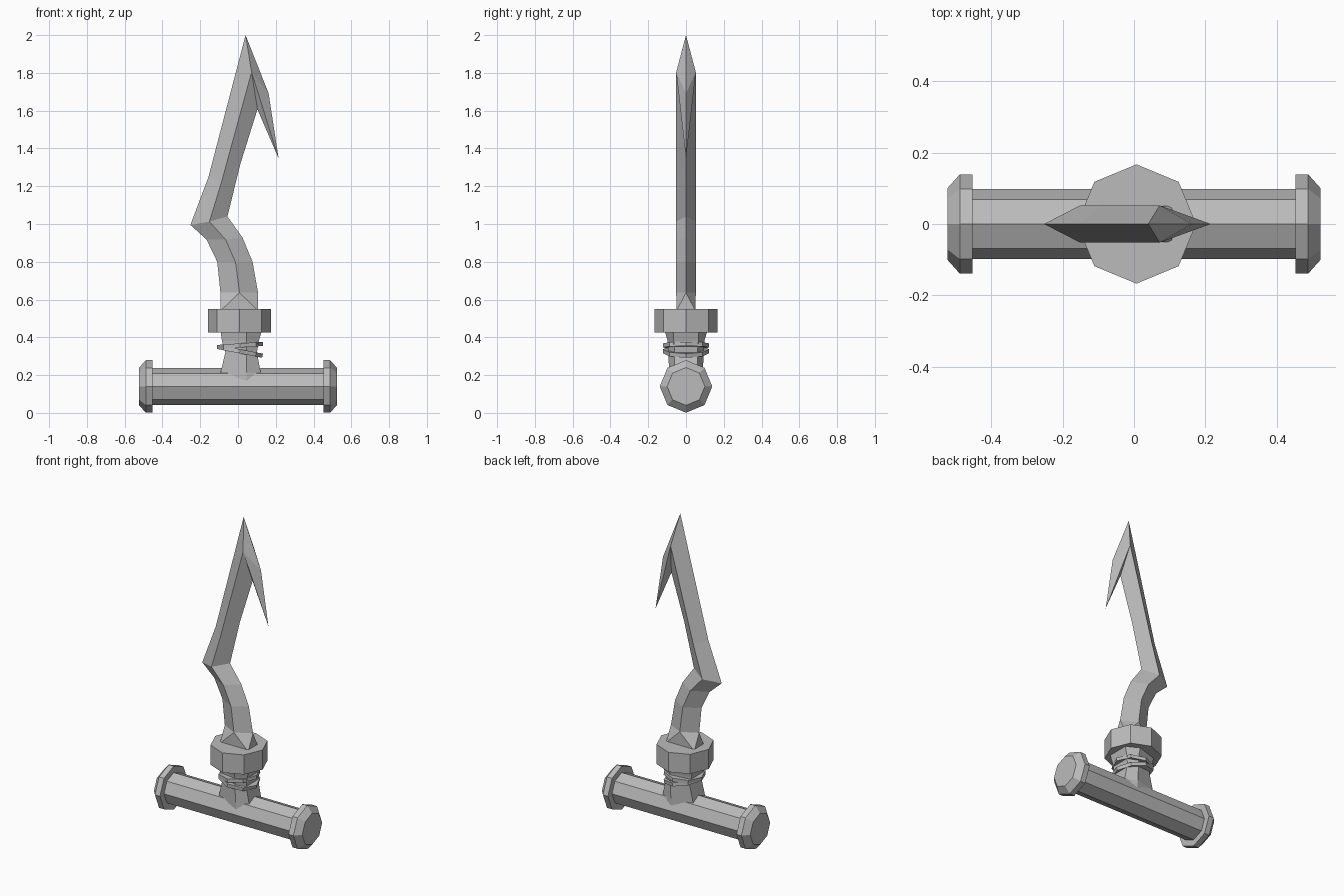
import bpy, bmesh, math
from mathutils import Matrix, Vector

if "Cube" in bpy.data.objects:
    bpy.data.objects.remove(bpy.data.objects["Cube"], do_unlink=True)

steel = bpy.data.materials.new("grey_steel")
steel.use_nodes = True
GREY = (0.5, 0.5, 0.5, 1)
steel.diffuse_color = GREY
steel.node_tree.nodes["Principled BSDF"].inputs["Base Color"].default_value = GREY


def finish(name, bm, matrix=None):
    bmesh.ops.recalc_face_normals(bm, faces=bm.faces)
    me = bpy.data.meshes.new(name)
    bm.to_mesh(me)
    bm.free()
    me.materials.append(steel)
    ob = bpy.data.objects.new(name, me)
    if matrix:
        ob.matrix_world = matrix
    bpy.context.collection.objects.link(ob)
    return ob


def loft(name, rings, matrix=None, caps=True, closed=False):
    """Skin a list of rings with equal point counts."""
    bm = bmesh.new()
    vs = [[bm.verts.new(p) for p in r] for r in rings]
    n = len(vs[0])
    pairs = list(zip(vs, vs[1:])) + ([(vs[-1], vs[0])] if closed else [])
    for a, b in pairs:
        for i in range(n):
            j = (i + 1) % n
            bm.faces.new((a[i], a[j], b[j], b[i]))
    if caps and not closed:
        bm.faces.new(vs[0])
        bm.faces.new(vs[-1])
    return finish(name, bm, matrix)


def octagon(r, z):
    return [(r * math.cos(k * math.pi / 4), r * math.sin(k * math.pi / 4), z) for k in range(8)]


def lathe(name, profile, matrix, closed=False):
    return loft(name, [octagon(r, z) for r, z in profile], matrix, closed=closed)


# Cross handle with a bevelled pommel at each end
axis = Matrix.Translation((0, 0, 0.14)) @ Matrix.Rotation(math.pi / 2, 4, "Y")
lathe("handle_bar", [(0.098, -0.46), (0.098, 0.46)], axis)
for side, name in ((1, "left_pommel"), (-1, "right_pommel")):
    lathe(name, [(0.139, 0.453 * side), (0.139, 0.488 * side), (0.1, 0.523 * side)], axis)

# Neck: six-sided, ridged at front and back, pinched in the middle
def neck_ring(z, x0, x1, ridge, half):
    return [(0.045, -ridge, z), (x1, -half, z), (x1, half, z),
            (0.045, ridge, z), (x0, half, z), (x0, -half, z)]

loft("neck", [neck_ring(0.15, -0.105, 0.14, 0.085, 0.06),
              neck_ring(0.215, -0.092, 0.12, 0.088, 0.06),
              neck_ring(0.32, -0.067, 0.1, 0.095, 0.06),
              neck_ring(0.38, -0.085, 0.11, 0.097, 0.065),
              neck_ring(0.43, -0.092, 0.125, 0.112, 0.068)])

# Two tilted bindings around the neck
BAND = [(0.08, -0.011), (0.122, -0.011), (0.122, 0.011), (0.08, 0.011)]
for name, z, tilt in (("upper_binding", 0.357, -4), ("lower_binding", 0.326, 11)):
    lathe(name, BAND, Matrix.Translation((0.01, 0, z))
          @ Matrix.Rotation(math.radians(tilt), 4, "Y"), closed=True)

# Collar
lathe("collar", [(0.167, 0.425), (0.167, 0.55)], Matrix.Translation((0.007, 0, 0)))

# Blade foot: rectangle turning into the diamond section of the blade
bm = bmesh.new()
for x in (-0.093, 0.106):
    bm.verts.new((x, 0, 0.637))
    for y in (-0.05, 0.05):
        bm.verts.new((x, y, 0.54))
for y in (-0.052, 0.052):
    bm.verts.new((0.008, y, 0.637))
bmesh.ops.convex_hull(bm, input=bm.verts)
finish("blade_foot", bm)

# Blade: back edge, side ridge and inner edge as (x, z) per section
SECTIONS = [((-0.093, 0.637), (0.008, 0.637), (0.106, 0.637)),
            ((-0.11, 0.8), (-0.013, 0.797), (0.077, 0.8)),
            ((-0.167, 0.918), (-0.066, 0.918), (0.024, 0.928)),
            ((-0.252, 0.995), (-0.151, 1.013), (-0.056, 1.04)),
            ((-0.157, 1.247), (-0.088, 1.22), (0.013, 1.32)),
            ((0.04, 2.0), (0.072, 1.804), (0.103, 1.607))]
bm = bmesh.new()
rows = []
for (bx, bz), (rx, rz), (ix, iz) in SECTIONS:
    rows.append([bm.verts.new(p) for p in ((bx, 0, bz), (rx, -0.052, rz),
                                           (ix, 0, iz), (rx, 0.052, rz))])
for a, b in zip(rows, rows[1:]):
    for i in range(4):
        j = (i + 1) % 4
        bm.faces.new((a[i], a[j], b[j], b[i]))
# Barb hooked back from the point
tip, front, inner, back = rows[-1]
outer = bm.verts.new((0.162, 0, 1.692))
barb = bm.verts.new((0.215, 0, 1.347))
for ridge in (front, back):
    for a, b in ((tip, outer), (outer, barb), (barb, inner)):
        bm.faces.new((a, b, ridge))
finish("barbed_blade", bm)
